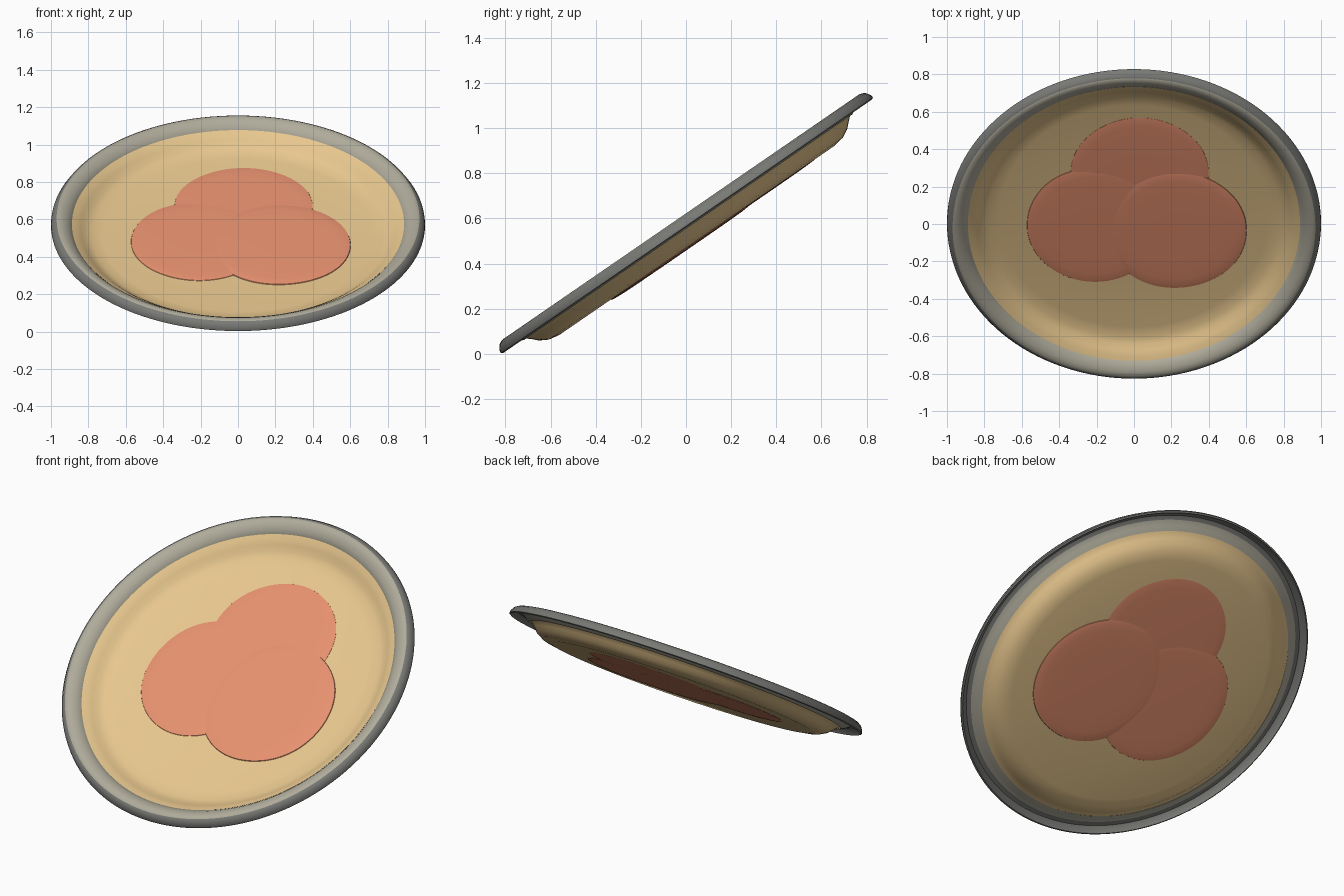
import bpy, bmesh, math
from mathutils import Matrix

if "Cube" in bpy.data.objects:
    bpy.data.objects.remove(bpy.data.objects["Cube"])

# The whole plate is modelled flat, then tipped backwards
TILT = Matrix.Translation((0, 0.004, 0.569)) @ Matrix.Rotation(math.radians(34.5), 4, 'X')


def material(name, rgb):
    m = bpy.data.materials.new(name)
    m.diffuse_color = (*rgb, 1)
    m.use_nodes = True
    m.node_tree.nodes["Principled BSDF"].inputs["Base Color"].default_value = m.diffuse_color
    return m


grey = material("warm grey", (0.43, 0.41, 0.33))
dark_grey = material("dark grey", (0.19, 0.195, 0.18))
tan = material("tan", (0.80, 0.57, 0.27))
salmon = material("salmon", (0.80, 0.285, 0.16))


def revolve(name, profile, mats, closed=False, centre=(0, 0, 0), wobble=0.0, phase=0.0,
            steps=128, second=()):
    """Lathe a (radius, height) profile around z; wobble makes the outline uneven.
    Bands whose index is in 'second' use the second material."""
    bm = bmesh.new()
    rings = []
    for r, h in profile:
        ring = []
        for i in range(steps):
            a = math.tau * i / steps
            k = r * (1 + wobble * (math.sin(3 * a + phase) + 0.6 * math.sin(5 * a + 2 * phase)))
            ring.append(bm.verts.new((centre[0] + k * math.cos(a),
                                      centre[1] + k * math.sin(a), centre[2] + h)))
        rings.append(ring)
    pairs = list(zip(rings, rings[1:]))
    if closed:
        pairs.append((rings[-1], rings[0]))
    for band, (lo, hi) in enumerate(pairs):
        for i in range(steps):
            j = (i + 1) % steps
            f = bm.faces.new((lo[i], lo[j], hi[j], hi[i]))
            f.material_index = 1 if band in second else 0
    if not closed:
        bm.faces.new(rings[0])
        bm.faces.new(rings[-1])
    bmesh.ops.recalc_face_normals(bm, faces=bm.faces)
    bm.transform(TILT)
    mesh = bpy.data.meshes.new(name)
    bm.to_mesh(mesh)
    bm.free()
    for m in mats:
        mesh.materials.append(m)
    ob = bpy.data.objects.new(name, mesh)
    bpy.context.collection.objects.link(ob)
    bpy.ops.object.select_all(action='DESELECT')
    ob.select_set(True)
    bpy.context.view_layer.objects.active = ob
    bpy.ops.object.shade_smooth_by_angle(angle=math.radians(40))
    return ob


# Rolled rim with a hollow underside; its outer edge is dark grey
revolve("plate_rim", [(.888, .006), (.91, .028), (.935, .042), (.955, .046), (.97, .043),
                      (.985, .034), (.998, .014), (1.0, 0), (.992, -.005), (.98, .012),
                      (.96, .024), (.935, .020), (.91, .004), (.882, -.010)],
        [grey, dark_grey], closed=True, second=range(4, 11))

# Shallow dish shell: inside from floor to rim, then outside back to the base
revolve("dish", [(.3, -.068), (.72, -.068), (.78, -.060), (.815, -.044), (.84, -.022),
                 (.865, -.005), (.892, .008), (.895, 0), (.87, -.010), (.85, -.028),
                 (.828, -.050), (.79, -.071), (.74, -.080), (.3, -.080)], [tan])

# Three overlapping round slices, showing on both faces of the thin floor
slices = [("back_slice", .03, .270, .011, 1), ("left_slice", -.205, -.056, .0135, 1),
          ("right_slice", .225, -.090, .0165, 1.02)]
for n, (name, x, y, half, s) in enumerate(slices):
    edge = [(.10, 1), (.24, .97), (.315, .88), (.35, .75), (.368, .55)]
    profile = [(r * s, half * t) for r, t in edge] + [(.373 * s, 0)]
    profile += [(r * s, -half * t) for r, t in reversed(edge)]
    revolve(name, profile, [salmon], centre=(x, y, -.0735), wobble=.005, phase=1.3 * n, steps=96)
